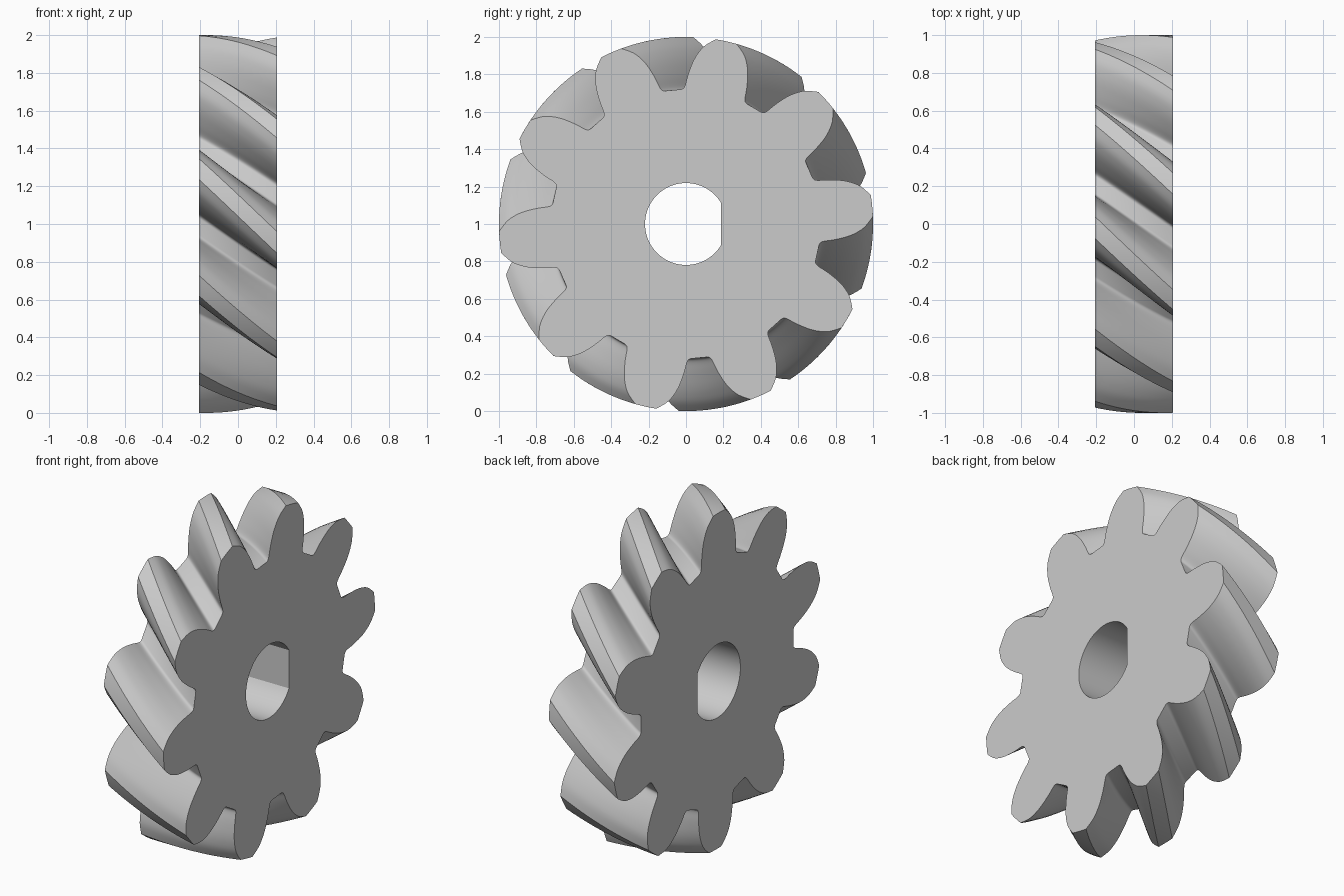
import bpy, bmesh, math
from mathutils import Vector

if "Cube" in bpy.data.objects:
    bpy.data.objects.remove(bpy.data.objects["Cube"])

TEETH, HALF_W, TWIST, PHASE, LAYERS = 10, 0.206, 22.5, 5.6, 12
BORE_R, FLAT_Y = 0.219, 0.187

# Tooth flank, root to tip: radius, half angle in degrees
FLANK = [(0.72, 15.0), (0.722, 14.0), (0.73, 13.2), (0.748, 12.6), (0.785, 11.9),
         (0.83, 10.9), (0.87, 9.9), (0.91, 8.6), (0.955, 6.6), (1.0, 3.3)]


def smooth(pts, n=3):
    """Catmull-Rom curve through the points."""
    p = [Vector(q) for q in pts]
    p = [2 * p[0] - p[1]] + p + [2 * p[-1] - p[-2]]
    out = []
    for i in range(1, len(p) - 2):
        a, b, c, d = p[i - 1:i + 3]
        for k in range(n):
            t = k / n
            out.append(0.5 * (2 * b + (c - a) * t + (2 * a - 5 * b + 4 * c - d) * t * t
                              + (3 * b - a - 3 * c + d) * t ** 3))
    return out + [p[-2]]


flank = smooth(FLANK)
tooth = [(r, -a) for r, a in flank]
tooth += [(1.0, 3.3 * s) for s in (-0.5, 0, 0.5)]
tooth += [(r, a) for r, a in reversed(flank)]
outer = [(r, math.radians(a + PHASE + 360 / TEETH * i)) for i in range(TEETH) for r, a in tooth]

# D-shaped bore outline
a0 = math.acos(FLAT_Y / BORE_R)
bore = [(BORE_R, a0 + (2 * math.pi - 2 * a0) * i / 64) for i in range(65)]

bm = bmesh.new()


def ring(profile, x, turn):
    return [bm.verts.new((x, r * math.cos(a + turn), 1 + r * math.sin(a + turn)))
            for r, a in profile]


def bridge(a, b):
    n = len(a)
    for i in range(n):
        j = (i + 1) % n
        bm.faces.new((a[i], a[j], b[j], b[i]))


# Twisted teeth
rings = []
for k in range(LAYERS + 1):
    t = k / LAYERS
    rings.append(ring(outer, HALF_W * (2 * t - 1), math.radians(TWIST * (t - 1))))
for a, b in zip(rings, rings[1:]):
    bridge(a, b)

# Straight bore
holes = [ring(bore, -HALF_W, 0), ring(bore, HALF_W, 0)]
bridge(*holes)

# End faces with the bore left open
for loop, hole in ((rings[0], holes[0]), (rings[-1], holes[1])):
    edges = [bm.edges.get((l[i - 1], l[i])) for l in (loop, hole) for i in range(len(l))]
    bmesh.ops.triangle_fill(bm, edges=edges, use_beauty=True, normal=(1, 0, 0))
bmesh.ops.recalc_face_normals(bm, faces=bm.faces)

mesh = bpy.data.meshes.new("helical_gear")
bm.to_mesh(mesh)
bm.free()
gear = bpy.data.objects.new("helical_gear", mesh)
bpy.context.collection.objects.link(gear)

grey = bpy.data.materials.new("plain grey")
grey.diffuse_color = (0.6, 0.6, 0.6, 1)
grey.use_nodes = True
grey.node_tree.nodes["Principled BSDF"].inputs["Base Color"].default_value = grey.diffuse_color
mesh.materials.append(grey)

bpy.context.view_layer.objects.active = gear
gear.select_set(True)
bpy.ops.object.shade_smooth_by_angle(angle=math.radians(24))
